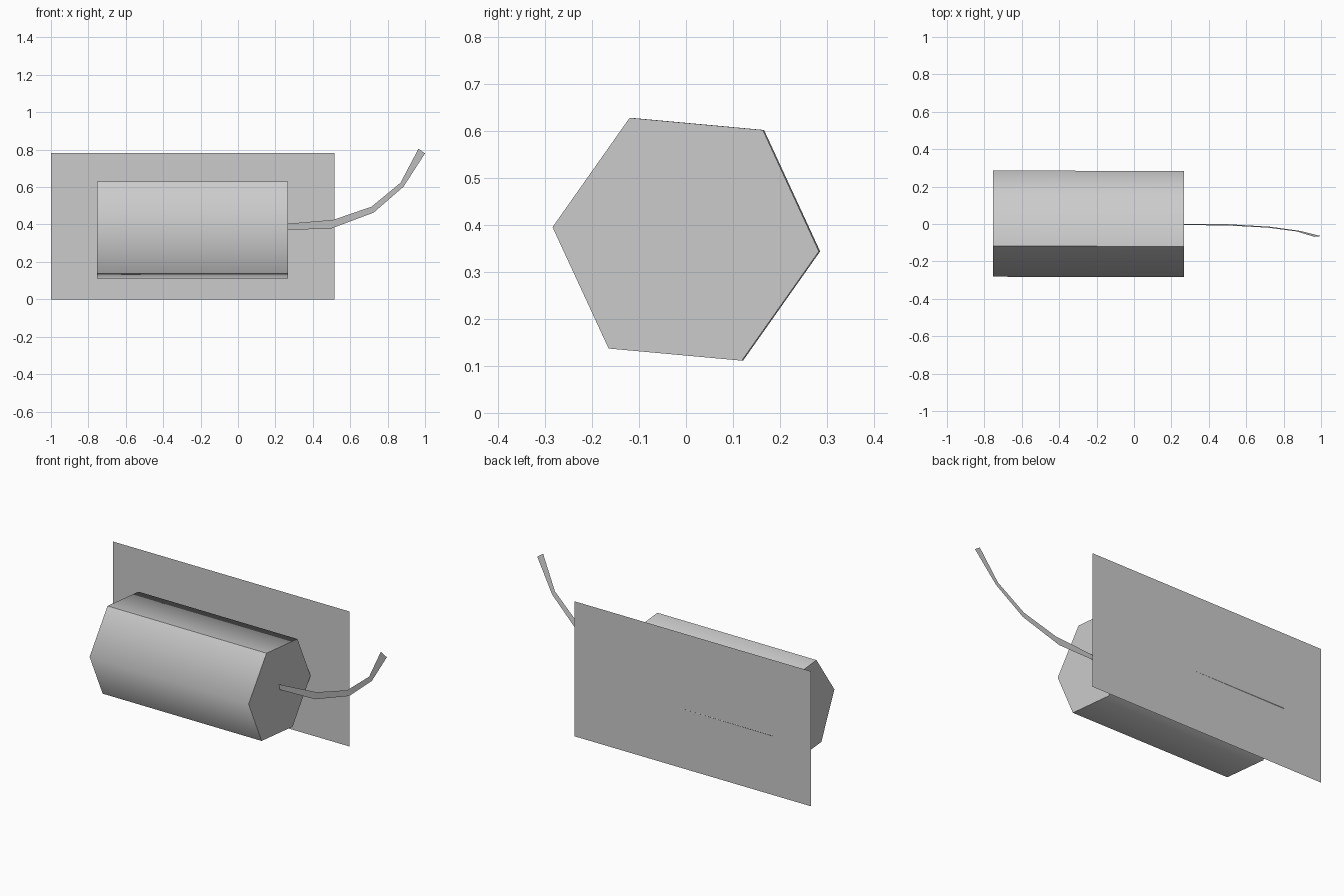
import bpy, bmesh, math

if "Cube" in bpy.data.objects:
    bpy.data.objects.remove(bpy.data.objects["Cube"])

def make(name, verts, faces):
    mesh = bpy.data.meshes.new(name)
    mesh.from_pydata(verts, [], faces)
    ob = bpy.data.objects.new(name, mesh)
    bpy.context.collection.objects.link(ob)
    return ob

# Flat back plate
Y = 0.2842
make("back_plate", [(-1, Y, 0), (0.515, Y, 0), (0.515, Y, 0.783), (-1, Y, 0.783)], [(0, 1, 2, 3)])

# Six-sided drum, far end shifted slightly towards the plate
N, R = 6, 0.285
def ring(x, y):
    return [(x, y + R * math.cos(math.radians(60 * i - 5.2)),
             0.37 + R * math.sin(math.radians(60 * i - 5.2))) for i in range(N)]
faces = [(i, (i + 1) % N, N + (i + 1) % N, N + i) for i in range(N)]
faces += [tuple(reversed(range(N))), tuple(range(N, 2 * N))]
drum = make("drum", ring(-0.755, 0.002) + ring(0.267, -0.0006), faces)

# Smooth sides, with caps and every other long edge kept sharp
bm = bmesh.new()
bm.from_mesh(drum.data)
bm.verts.ensure_lookup_table()
bmesh.ops.recalc_face_normals(bm, faces=bm.faces)
for f in bm.faces:
    f.smooth = True
for e in bm.edges:
    a, b = sorted(v.index for v in e.verts)
    e.smooth = (b - a == N) and a % 2 == 1
bm.to_mesh(drum.data)
bm.free()

# Curved flat tail ribbon lying in a slightly tilted plane
upper = [(0.267, 0.404), (0.51, 0.425), (0.714, 0.495), (0.869, 0.623), (0.965, 0.805)]
lower = [(0.267, 0.372), (0.495, 0.377), (0.725, 0.463), (0.885, 0.602), (1.0, 0.78)]
n = len(upper)
make("tail_ribbon", [(x, -0.158 * (z - 0.372), z) for x, z in lower + upper],
     [(i, i + 1, n + i + 1, n + i) for i in range(n - 1)])
